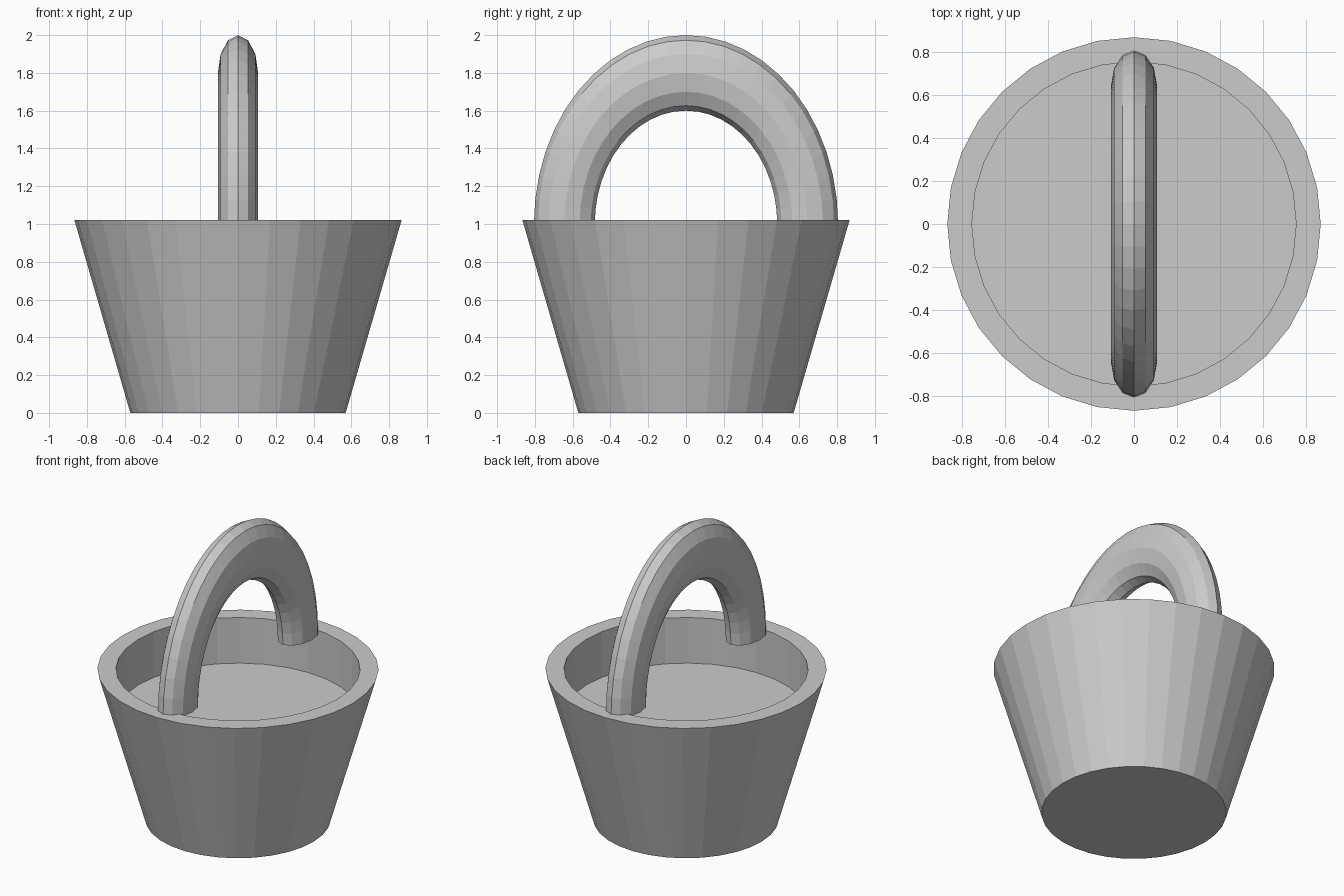
import bpy, bmesh, math

cube = bpy.data.objects.get("Cube")
if cube:
    bpy.data.objects.remove(cube, do_unlink=True)

grey = bpy.data.materials.new("light_grey")
grey.use_nodes = True
colour = (0.6, 0.6, 0.6, 1)
grey.diffuse_color = colour
grey.node_tree.nodes["Principled BSDF"].inputs["Base Color"].default_value = colour

SIDES = 32


def ring(bm, radius, z):
    angles = [2 * math.pi * i / SIDES for i in range(SIDES)]
    return [bm.verts.new((radius * math.cos(a), radius * math.sin(a), z)) for a in angles]


# Bucket: tapered outside, flat rim, straight recess with a raised floor
bm = bmesh.new()
profile = [(0.57, 0), (0.866, 1.02), (0.752, 1.02), (0.752, 0.71)]
rings = [ring(bm, r, z) for r, z in profile]
for low, high in zip(rings, rings[1:]):
    for i in range(SIDES):
        j = (i + 1) % SIDES
        bm.faces.new((low[i], low[j], high[j], high[i]))
bm.faces.new(rings[0][::-1])
bm.faces.new(rings[-1])
mesh = bpy.data.meshes.new("bucket")
bm.to_mesh(mesh)
bm.free()
bucket = bpy.data.objects.new("bucket", mesh)
bpy.context.collection.objects.link(bucket)
mesh.materials.append(grey)

# Handle: upper half of a stretched torus standing across the rim
bpy.ops.mesh.primitive_torus_add(
    major_segments=48, minor_segments=12, major_radius=0.644, minor_radius=0.161,
    location=(0, 0, 1.0), rotation=(0, math.pi / 2, 0))
handle = bpy.context.object
handle.name = "handle"
handle.scale = (1.242, 1, 0.66)
bpy.ops.object.transform_apply(location=True, rotation=True, scale=True)
bm = bmesh.new()
bm.from_mesh(handle.data)
cut = bmesh.ops.bisect_plane(
    bm, geom=bm.verts[:] + bm.edges[:] + bm.faces[:], dist=0.0001,
    plane_co=(0, 0, 1.0), plane_no=(0, 0, 1), clear_inner=True)
bmesh.ops.holes_fill(bm, edges=[e for e in bm.edges if e.is_boundary])
bmesh.ops.recalc_face_normals(bm, faces=bm.faces[:])
bm.to_mesh(handle.data)
bm.free()
handle.data.materials.append(grey)
for poly in handle.data.polygons:
    poly.use_smooth = False
